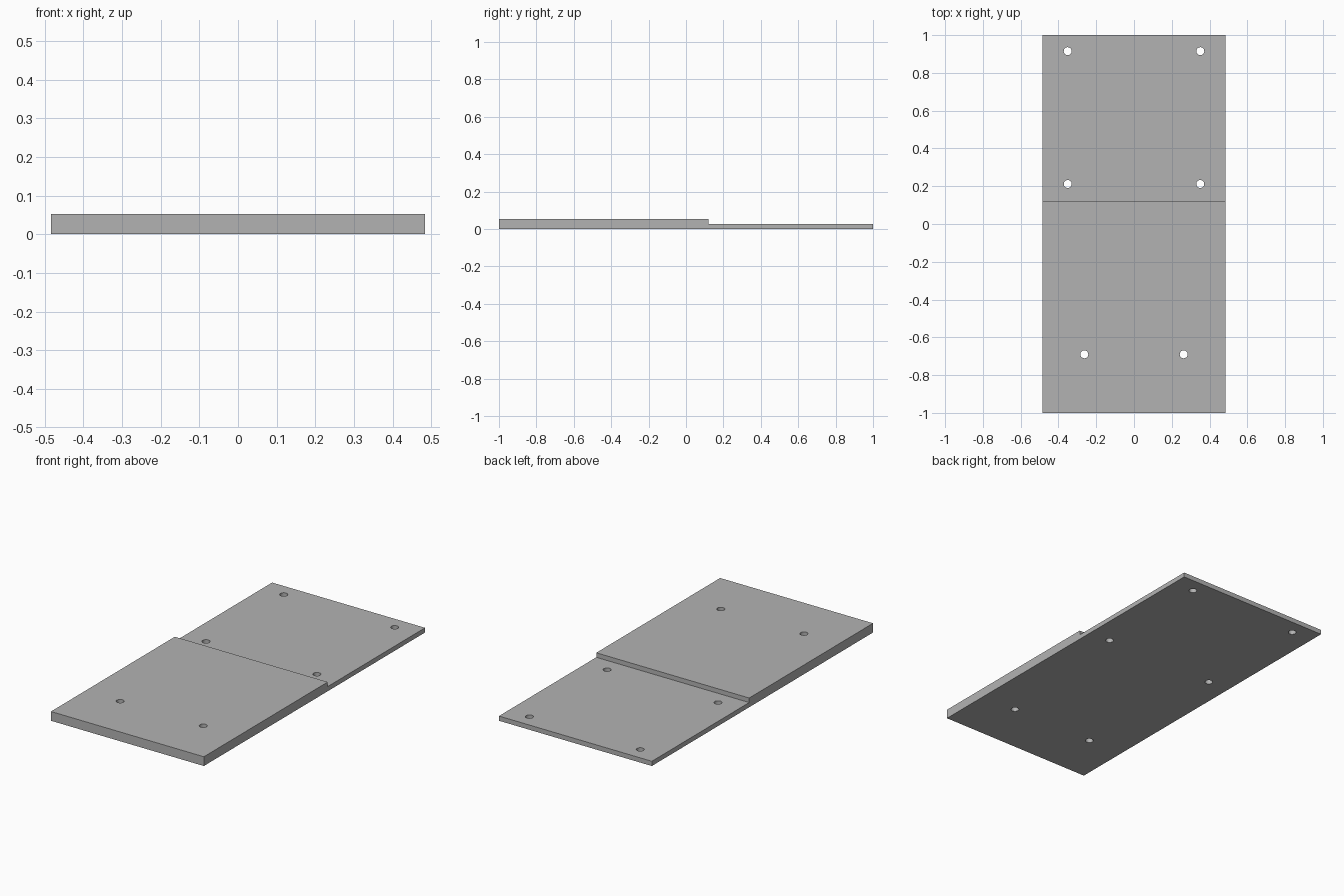
import bpy, bmesh
from mathutils import Matrix

if "Cube" in bpy.data.objects:
    bpy.data.objects.remove(bpy.data.objects["Cube"])

HALF_W = 0.484
HOLE_R = 0.021
# Side outline of the stepped plate as (y, z)
OUTLINE = [(-1, 0), (1, 0), (1, 0.027), (0.12, 0.027), (0.12, 0.053), (-1, 0.053)]
# Hole centres on the +x half, mirrored to -x
HOLES = [(0.351, 0.915), (0.351, 0.212), (0.263, -0.69)]


def make_object(name, bm):
    bmesh.ops.recalc_face_normals(bm, faces=bm.faces)
    mesh = bpy.data.meshes.new(name)
    bm.to_mesh(mesh)
    bm.free()
    obj = bpy.data.objects.new(name, mesh)
    bpy.context.collection.objects.link(obj)
    return obj


grey = bpy.data.materials.new("plain grey")
grey.diffuse_color = (0.45, 0.45, 0.45, 1)
grey.use_nodes = True
grey.node_tree.nodes["Principled BSDF"].inputs["Base Color"].default_value = grey.diffuse_color

# Stepped plate: outline extruded across the width
bm = bmesh.new()
face = bm.faces.new([bm.verts.new((-HALF_W, y, z)) for y, z in OUTLINE])
side = bmesh.ops.extrude_face_region(bm, geom=[face])["geom"]
bmesh.ops.translate(bm, vec=(2 * HALF_W, 0, 0),
                    verts=[v for v in side if isinstance(v, bmesh.types.BMVert)])
plate = make_object("stepped_plate", bm)
plate.data.materials.append(grey)

# Drill for the six screw holes
bm = bmesh.new()
for x, y in HOLES:
    for s in (-1, 1):
        bmesh.ops.create_cone(bm, cap_ends=True, segments=32, radius1=HOLE_R,
                              radius2=HOLE_R, depth=0.3,
                              matrix=Matrix.Translation((s * x, y, 0)))
drill = make_object("hole_cutter", bm)
drill.data.materials.append(grey)

# Cut the holes, then discard the drill
cut = plate.modifiers.new("screw_holes", "BOOLEAN")
cut.operation = "DIFFERENCE"
cut.solver = "EXACT"
cut.object = drill
bpy.context.view_layer.objects.active = plate
plate.select_set(True)
bpy.ops.object.modifier_apply(modifier=cut.name)
bpy.data.objects.remove(drill)
bpy.ops.object.shade_smooth_by_angle()
